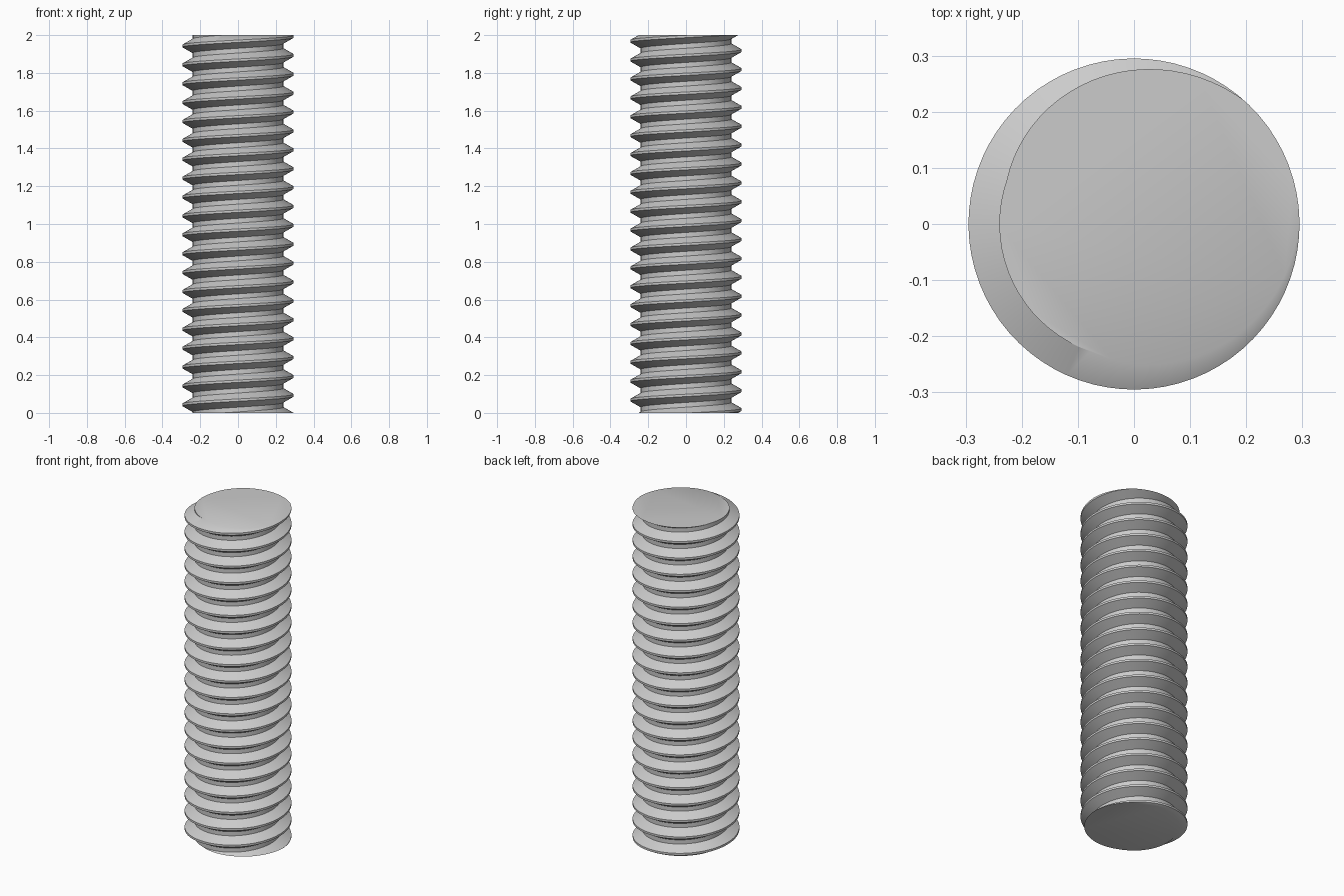
import bpy, bmesh, math

cube = bpy.data.objects.get("Cube")
if cube:
    bpy.data.objects.remove(cube, do_unlink=True)

LENGTH = 2.0
PITCH = 0.1
CREST_R, ROOT_R = 0.295, 0.24
STEPS = 72                       # segments per turn
PHASE = math.radians(26)         # direction of the crest at both ends

# Thread profile for one pitch: flat crest, sloping flanks, flat root
crest, root = PITCH / 16, PITCH / 8
profile = [(CREST_R, -crest), (CREST_R, crest),
           (ROOT_R, PITCH / 2 - root), (ROOT_R, PITCH / 2 + root)]

# Sweep the profile along a right-handed helix that overshoots both ends
bm = bmesh.new()
turns = round(LENGTH / PITCH) + 4
rows = []
for k in range(turns * STEPS):
    turn = k / STEPS - 2
    a = PHASE + turn * math.tau
    rows.append([bm.verts.new((r * math.cos(a), r * math.sin(a), turn * PITCH + dz))
                 for r, dz in profile])

for k in range(len(rows) - 1):
    here, ahead = rows[k], rows[k + 1]
    for j in range(3):
        bm.faces.new((here[j], ahead[j], ahead[j + 1], here[j + 1]))
    # Join the root to the next turn above
    if k + STEPS + 1 < len(rows):
        bm.faces.new((here[3], ahead[3], rows[k + STEPS + 1][0], rows[k + STEPS][0]))

# Cut both ends flat and cap them
for z, up in ((0, -1), (LENGTH, 1)):
    bmesh.ops.bisect_plane(bm, geom=bm.verts[:] + bm.edges[:] + bm.faces[:], dist=1e-6,
                           plane_co=(0, 0, z), plane_no=(0, 0, up), clear_outer=True)
    rim = [e for e in bm.edges if e.is_boundary
           and all(abs(v.co.z - z) < 1e-4 for v in e.verts)]
    bmesh.ops.edgeloop_fill(bm, edges=rim)
bmesh.ops.recalc_face_normals(bm, faces=bm.faces[:])

mesh = bpy.data.meshes.new("threaded_rod")
bm.to_mesh(mesh)
bm.free()
rod = bpy.data.objects.new("threaded_rod", mesh)
bpy.context.collection.objects.link(rod)

# Plain grey metal
grey = bpy.data.materials.new("light_grey")
grey.use_nodes = True
colour = (0.6, 0.6, 0.6, 1)
grey.diffuse_color = colour
grey.node_tree.nodes["Principled BSDF"].inputs["Base Color"].default_value = colour
mesh.materials.append(grey)

# Smooth around the helix, sharp at the thread edges
bpy.ops.object.select_all(action='DESELECT')
rod.select_set(True)
bpy.context.view_layer.objects.active = rod
bpy.ops.object.shade_smooth_by_angle(angle=math.radians(30))
